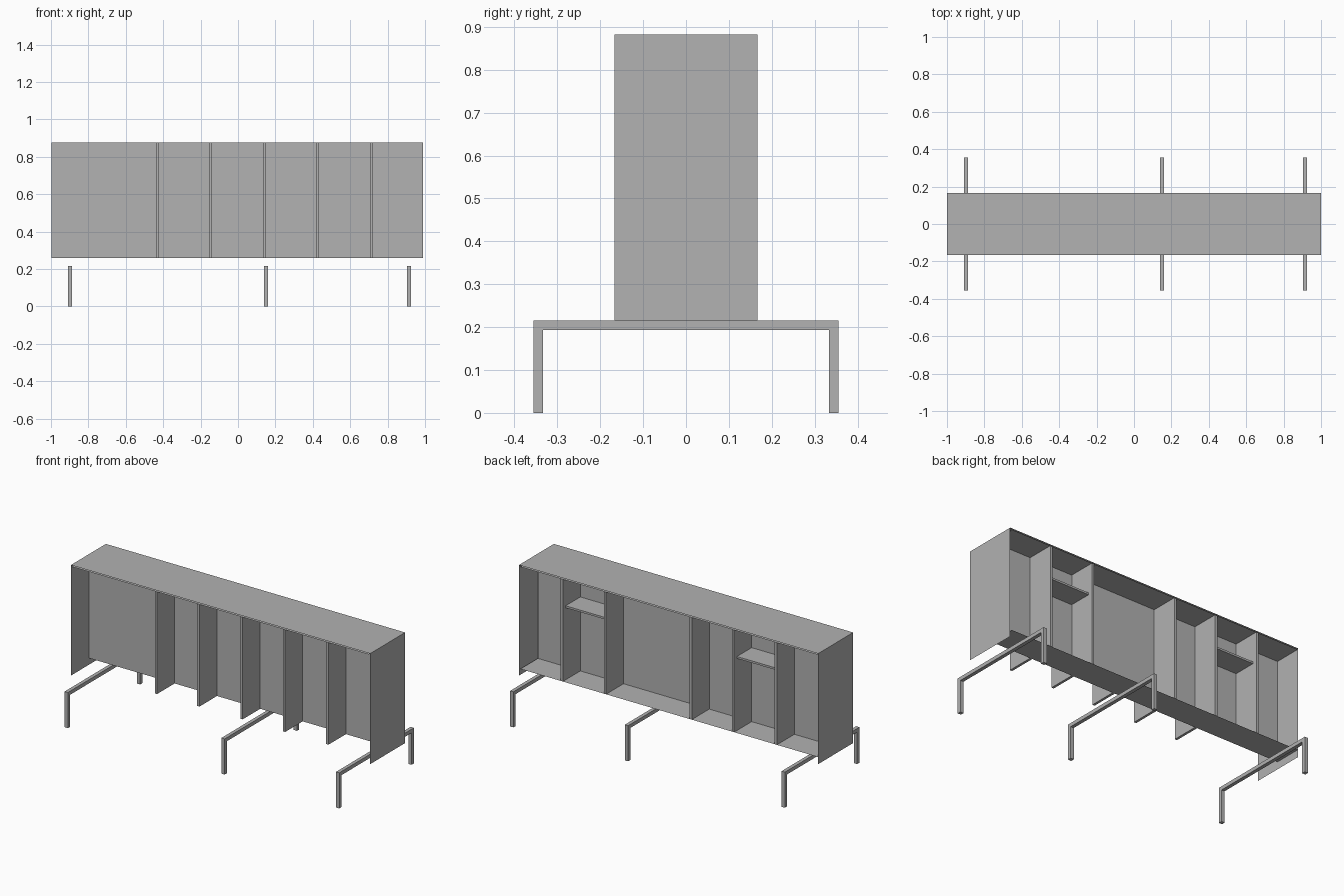
import bpy

if "Cube" in bpy.data.objects:
    bpy.data.objects.remove(bpy.data.objects["Cube"], do_unlink=True)

# Single plain grey finish
grey = bpy.data.materials.new("plain grey")
grey.use_nodes = True
grey.diffuse_color = (0.445, 0.445, 0.445, 1)
grey.node_tree.nodes["Principled BSDF"].inputs["Base Color"].default_value = grey.diffuse_color


def make(name, verts, faces):
    mesh = bpy.data.meshes.new(name)
    mesh.from_pydata(verts, [], faces)
    mesh.materials.append(grey)
    obj = bpy.data.objects.new(name, mesh)
    bpy.context.collection.objects.link(obj)
    return obj


def box(name, x, y, z):
    """Box spanning the (low, high) pairs x, y and z."""
    verts = [(a, b, c) for a in x for b in y for c in z]
    faces = [(0, 1, 3, 2), (4, 6, 7, 5), (0, 4, 5, 1),
             (2, 3, 7, 6), (0, 2, 6, 4), (1, 5, 7, 3)]
    return make(name, verts, faces)


def sheet(name, corner, u, v):
    """Flat sheet without thickness, spanned by u and v from a corner."""
    pts = [(0, 0), (1, 0), (1, 1), (0, 1)]
    verts = [tuple(corner[i] + s * u[i] + t * v[i] for i in range(3)) for s, t in pts]
    return make(name, verts, [(0, 1, 2, 3)])


DEPTH = 0.167            # half depth of the cabinet
LOW, HIGH = 0.258, 0.875  # inner carcass heights
BASE, TOP = 0.215, 0.883  # outer shell heights
LEFT, RIGHT = -0.997, 0.99
T = 0.015                # board thickness

# Outer shell: top and two end panels resting on the leg frames
sheet("top_panel", (-1, -DEPTH, TOP), (2, 0, 0), (0, 2 * DEPTH, 0))
for name, x in (("right_end_panel", -1), ("left_end_panel", 1)):
    sheet(name, (x, -DEPTH, BASE), (0, 2 * DEPTH, 0), (0, 0, TOP - BASE))

# Middle wall, with a floor on the back half only
sheet("middle_wall", (LEFT, 0, LOW), (RIGHT - LEFT, 0, 0), (0, 0, HIGH - LOW))
sheet("back_floor", (LEFT, 0, LOW), (RIGHT - LEFT, 0, 0), (0, DEPTH, 0))
sheet("inner_ceiling", (LEFT, -DEPTH, HIGH), (RIGHT - LEFT, 0, 0), (0, 2 * DEPTH, 0))

# Upright dividers on both sides of the wall
for side, y, centres in (("front", (-DEPTH, 0), (-0.431, -0.148, 0.141, 0.425, 0.714)),
                         ("back", (0, DEPTH), (-0.717, -0.431, -0.148, 0.425, 0.714))):
    for i, x in enumerate(centres):
        box(f"{side}_divider_{i + 1}", (x - T / 2, x + T / 2), y, (LOW, HIGH))

# Two short shelves in the narrow back bays
for i, (a, b) in enumerate(((-0.717, -0.431), (0.425, 0.714))):
    box(f"shelf_{i + 1}", (a + T / 2, b - T / 2), (0, 0.14), (0.693, 0.705))

# Three leg frames, each an upside-down U of square bar
BAR, REACH = 0.022, 0.356
profile = [(-REACH, 0), (-REACH, BASE), (REACH, BASE), (REACH, 0),
           (REACH - BAR, 0), (REACH - BAR, BASE - BAR),
           (-REACH + BAR, BASE - BAR), (-REACH + BAR, 0)]
n = len(profile)
for i, x in enumerate((-0.899, 0.149, 0.915)):
    verts = [(x + s * BAR / 2, y, z) for s in (-1, 1) for y, z in profile]
    quads = [(0, 1, 6, 7), (1, 2, 5, 6), (2, 3, 4, 5)]
    faces = quads + [tuple(k + n for k in reversed(q)) for q in quads]
    faces += [(k, k + n, (k + 1) % n + n, (k + 1) % n) for k in range(n)]
    make(f"leg_frame_{i + 1}", verts, faces)
